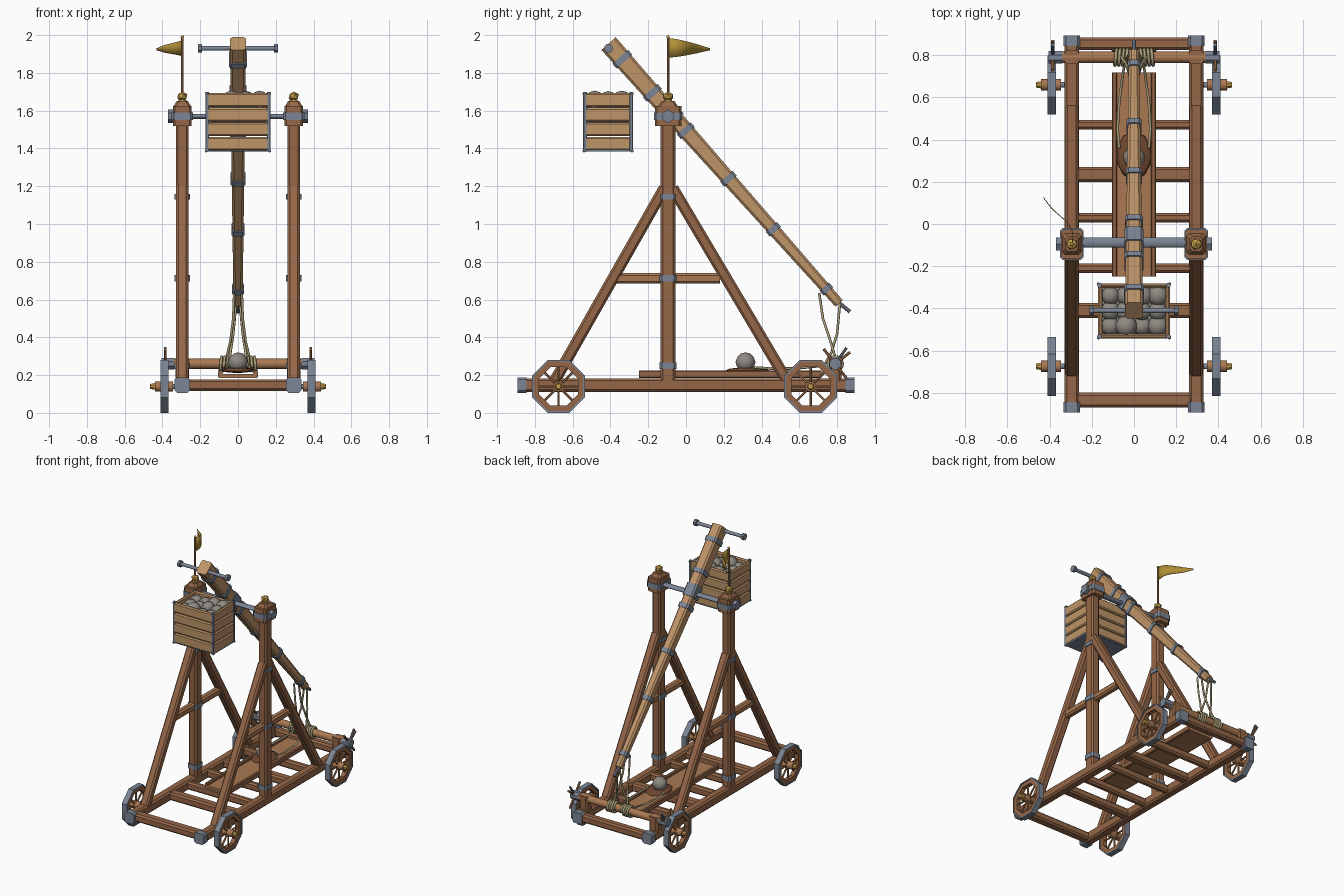
import bpy, bmesh, math, random
from mathutils import Vector

if "Cube" in bpy.data.objects:
    bpy.data.objects.remove(bpy.data.objects["Cube"])

random.seed(4)

def mat(name, r, g, b):
    m = bpy.data.materials.new(name)
    m.diffuse_color = (r, g, b, 1)
    m.use_nodes = True
    m.node_tree.nodes["Principled BSDF"].inputs["Base Color"].default_value = m.diffuse_color
    return m

DARK = mat("dark wood", 0.30, 0.135, 0.065)
MID = mat("medium wood", 0.40, 0.19, 0.085)
LIGHT = mat("light wood", 0.52, 0.30, 0.14)
METAL = mat("iron", 0.20, 0.235, 0.30)
GOLD = mat("brass", 0.55, 0.34, 0.07)
CLOTH = mat("flag cloth", 0.44, 0.28, 0.04)
ROPE = mat("rope", 0.42, 0.36, 0.20)
STONE = mat("stone", 0.27, 0.25, 0.22)
LEATHER = mat("leather", 0.16, 0.065, 0.03)

def add(name, verts, faces, m, smooth=False):
    me = bpy.data.meshes.new(name)
    me.from_pydata([tuple(v) for v in verts], [], faces)
    bm = bmesh.new()
    bm.from_mesh(me)
    bmesh.ops.recalc_face_normals(bm, faces=bm.faces)
    for f in bm.faces:
        f.smooth = smooth and len(f.verts) < 5
    bm.to_mesh(me)
    bm.free()
    me.materials.append(m)
    ob = bpy.data.objects.new(name, me)
    bpy.context.collection.objects.link(ob)
    return ob

def loft(name, a, b, sec_a, sec_b, m, smooth=False):
    """Skin between two cross-sections; u stays sideways, v is the other axis."""
    a, b = Vector(a), Vector(b)
    d = (b - a).normalized()
    u = Vector((0, 1, 0)) if abs(d.x) > 0.9 else Vector((1, 0, 0))
    u = (u - d * u.dot(d)).normalized()
    v = d.cross(u)
    n = len(sec_a)
    verts = [a + u * p + v * q for p, q in sec_a] + [b + u * p + v * q for p, q in sec_b]
    faces = [(i, (i + 1) % n, n + (i + 1) % n, n + i) for i in range(n)]
    faces += [tuple(range(n)), tuple(range(n, 2 * n))]
    return add(name, verts, faces, m, smooth)

def section(w, h, c):
    w, h = w / 2, h / 2
    return [(w, c - h), (w, h - c), (w - c, h), (c - w, h), (-w, h - c), (-w, c - h), (c - w, -h), (w - c, -h)]

def beam(name, a, b, w, h, m, w2=None, h2=None, c=0.012):
    return loft(name, a, b, section(w, h, c), section(w2 or w, h2 or h, c), m)

def cyl(name, a, b, r, m, r2=None, n=12):
    def circ(q):
        return [(q * math.cos(math.tau * (i + .5) / n), q * math.sin(math.tau * (i + .5) / n)) for i in range(n)]
    return loft(name, a, b, circ(r), circ(r if r2 is None else r2), m, n > 8)

def ball(name, p, r, m, sub=2, scale=(1, 1, 1), smooth=True):
    bm = bmesh.new()
    bmesh.ops.create_icosphere(bm, subdivisions=sub, radius=r)
    verts = [Vector(p) + Vector([v.co[i] * scale[i] for i in range(3)]) for v in bm.verts]
    faces = [tuple(v.index for v in f.verts) for f in bm.faces]
    bm.free()
    return add(name, verts, faces, m, smooth)

def rope(name, pts, r=0.007):
    cu = bpy.data.curves.new(name, 'CURVE')
    cu.dimensions = '3D'
    cu.bevel_depth, cu.bevel_resolution = r, 1
    sp = cu.splines.new('POLY')
    sp.points.add(len(pts) - 1)
    for q, p in zip(sp.points, pts):
        q.co = (*p, 1)
    tmp = bpy.data.objects.new(name + "_path", cu)
    bpy.context.collection.objects.link(tmp)
    me = bpy.data.meshes.new_from_object(tmp.evaluated_get(bpy.context.evaluated_depsgraph_get()))
    bpy.data.objects.remove(tmp)
    me.materials.clear()
    me.materials.append(ROPE)
    bpy.context.collection.objects.link(bpy.data.objects.new(name, me))

def wheel_ring(name, x, y, z, r0, r1, t, m, n=8):
    verts, faces = [], []
    for i in range(n):
        a = math.tau * (i + .5) / n
        for r, o in ((r0, -t), (r1, -t), (r1, t), (r0, t)):
            r /= math.cos(math.pi / n)
            verts.append((x + o, y + r * math.cos(a), z + r * math.sin(a)))
        j = (i + 1) % n
        faces += [(4 * i + k, 4 * i + (k + 1) % 4, 4 * j + (k + 1) % 4, 4 * j + k) for k in range(4)]
    add(name, verts, faces, m)

PX, PY, RZ = 0.295, -0.095, 0.147      # post position and rail height

# Cross members of the base frame
for y, w in ((-0.835, .07), (-0.41, .07), (-0.21, .045), (0.03, .045), (0.235, .07), (0.47, .045), (0.855, .06)):
    beam("cross_beam", (-.265, y, RZ), (.265, y, RZ), w, .06, DARK)

for s in (-1, 1):
    x = s * PX
    # Side rails with iron corner caps
    beam("side_rail", (x, -.885, RZ), (x, .885, RZ), .068, .072, DARK)
    for e in (-1, 1):
        beam("rail_cap", (x, e * .845, RZ), (x, e * .893, RZ), .08, .082, METAL)
    # Upright, diagonal braces and tie
    beam("post", (x, PY, .15), (x, PY, 1.56), .068, .078, DARK)
    beam("front_brace", (x, -.695, .17), (x, -.115, 1.19), .064, .06, DARK)
    beam("rear_brace", (x, .535, .17), (x, -.07, 1.19), .064, .06, DARK)
    beam("tie_beam", (x, -.37, .712), (x, .18, .712), .05, .055, MID)
    for z, h in ((.25, .035), (.712, .035), (1.145, .03)):
        beam("post_band", (x, PY, z - h / 2), (x, PY, z + h / 2), .08, .088, METAL)
    # Bearing block, band, finial
    beam("bearing_block", (x, PY, 1.52), (x, PY, 1.625), .1, .14, DARK)
    beam("block_top", (x, PY, 1.625), (x, PY, 1.65), .09, .1, DARK, .06, .07)
    beam("bearing_band", (x, PY, 1.55), (x, PY, 1.59), .112, .15, METAL)
    cyl("axle_nut", (s * .345, PY, 1.57), (s * .37, PY, 1.57), .035, METAL, n=6)
    cyl("finial_base", (x, PY, 1.64), (x, PY, 1.66), .022, GOLD)
    ball("finial", (x, PY, 1.676), .03, GOLD, 1, (1, 1, .85), False)
    # Wheels
    for y in (-.675, .66):
        wx, wz = s * .39, .14
        wheel_ring("wheel_felloe", wx, y, wz, .102, .132, .016, DARK)
        wheel_ring("wheel_tyre", wx, y, wz, .131, .14, .021, METAL)
        cyl("wheel_hub", (s * .345, y, wz), (s * .44, y, wz), .028, MID)
        cyl("wheel_stub_axle", (s * .32, y, wz), (s * .35, y, wz), .014, METAL)
        cyl("hub_cap", (s * .435, y, wz), (s * .465, y, wz), .02, GOLD, .014, 8)
        for i in range(8):
            a = math.tau * i / 8
            c, q = math.cos(a), math.sin(a)
            beam("wheel_spoke", (wx, y + .02 * c, wz + .02 * q), (wx, y + .108 * c, wz + .108 * q), .012, .012, MID, c=.003)
    # Winch supports and hand spokes
    beam("winch_support", (x, .79, .17), (x, .79, .285), .07, .065, DARK)
    cyl("winch_collar", (s * .34, .79, .26), (s * .405, .79, .26), .032, METAL, n=8)
    for i in range(4):
        a = math.radians(38 + 90 * i)
        beam("winch_handle", (s * .385, .79, .26), (s * .385, .79 + .1 * math.cos(a), .26 + .1 * math.sin(a)), .015, .015, MID, c=.004)
    cyl("winch_crank", (s * .385, .79, .26), (s * .385, .85, .345), .008, METAL, n=8)
    # Rope coils on the winch, sling ropes
    rope("winch_coil", [(s * (.03 + .07 * i / 60), .79 + .038 * math.cos(i * .42), .26 + .038 * math.sin(i * .42)) for i in range(61)], .008)
    rope("hauling_rope", [(s * .02, .705, .635), (s * .025, .725, .5), (s * .04, .765, .38), (s * .06, .79, .295)])
    rope("sling_drop", [(s * .01, .815, .58), (s * .025, .80, .42), (s * .04, .77, .32), (s * .05, .73, .25),
                        (s * .07, .58, .235), (s * .078, .45, .235), (s * .07, .36, .24)])

# Winch drum
cyl("winch_drum", (-.37, .79, .26), (.37, .79, .26), .028, MID)

# Trough
beam("trough_floor", (0, -.25, .195), (0, .718, .195), .19, .02, MID, c=.004)
for s in (-1, 1):
    beam("trough_side", (s * .093, -.25, .205), (s * .093, .718, .205), .024, .038, DARK, c=.005)

# Projectile in its pouch
ball("sling_pouch", (0, .325, .226), .115, LEATHER, 2, (.74, 1, .13))
ball("projectile", (0, .315, .268), .053, STONE)

# Axle
ax = cyl("main_axle", (-.36, 0, 0), (.36, 0, 0), .025, METAL)
ax.scale.z = .55
ax.location = (0, PY + .008, 1.57)

# Throwing arm with iron bands
A, B = Vector((0, -.41, 1.955)), Vector((0, .81, .58))
def along(t):
    return A.lerp(B, t)
def width(t):
    return .085 - .037 * t
def depth(t):
    return .102 - .05 * t
beam("throwing_arm", A, B, width(0), depth(0), LIGHT, width(1), depth(1))
for t in (.06, .19, .335, .52, .715, .945):
    beam("arm_band", along(t - .009), along(t + .009), width(t) + .012, depth(t) + .012, METAL)
beam("arm_pivot_plate", along(.245), along(.295), width(.27) + .014, depth(.27) + .014, METAL)
cyl("release_pin", along(.99), (0, .868, .535), .011, METAL, n=8)
cyl("hanger_rod", (-.2, -.41, 1.93), (.2, -.41, 1.93), .013, METAL)
for s in (-1, 1):
    cyl("hanger_nut", (s * .19, -.41, 1.93), (s * .212, -.41, 1.93), .024, METAL, n=8)

# Counterweight crate: planks, iron corners, floor
CY = -.412
for i in range(4):
    z = 1.425 + i * .077
    for s in (-1, 1):
        beam("crate_plank", (-.165, CY + s * .12, z), (.165, CY + s * .12, z), .022, .073, LIGHT, c=.008)
        beam("crate_end_plank", (s * .16, CY - .12, z), (s * .16, CY + .12, z), .022, .073, LIGHT, c=.008)
for sx in (-1, 1):
    for sy in (-1, 1):
        p = (sx * .163, CY + sy * .122)
        beam("crate_corner", (*p, 1.385), (*p, 1.70), .02, .02, METAL, c=.004)
        for z in (1.387, 1.69):
            ball("crate_rivet", (sx * .168, CY + sy * .127, z), .009, METAL, 1)
beam("crate_floor", (-.17, CY, 1.39), (.17, CY, 1.39), .255, .012, METAL, c=.003)
beam("crate_fill", (-.15, CY, 1.55), (.15, CY, 1.55), .22, .16, STONE)

# Stones in the crate
for i in range(4):
    for j in range(3):
        r = random.uniform(.043, .053)
        ball("ballast_stone", (-.112 + .075 * i, CY - .072 + .072 * j, random.uniform(1.635, 1.665)), r, STONE, 2, (1, 1, .9))

# Flag
cyl("flag_pole", (-PX, PY, 1.69), (-PX, PY, 1.99), .007, MID, n=8)
ball("flag_pole_tip", (-PX, PY, 1.99), .01, GOLD, 1)
N = 10
fv, ff = [], []
for i in range(N + 1):
    t = i / N
    x, y = -PX - .145 * t ** 1.5, PY + .22 * t ** .75
    w = .012 * math.sin(t * 7)
    fv += [(x + w, y, 1.985 - .055 * t), (x + w, y, 1.88 + .04 * t)]
    if i:
        ff.append((2 * i - 2, 2 * i - 1, 2 * i + 1, 2 * i))
flag = add("flag", fv, ff, CLOTH, True)
flag.modifiers.new("thickness", 'SOLIDIFY').thickness = .004
